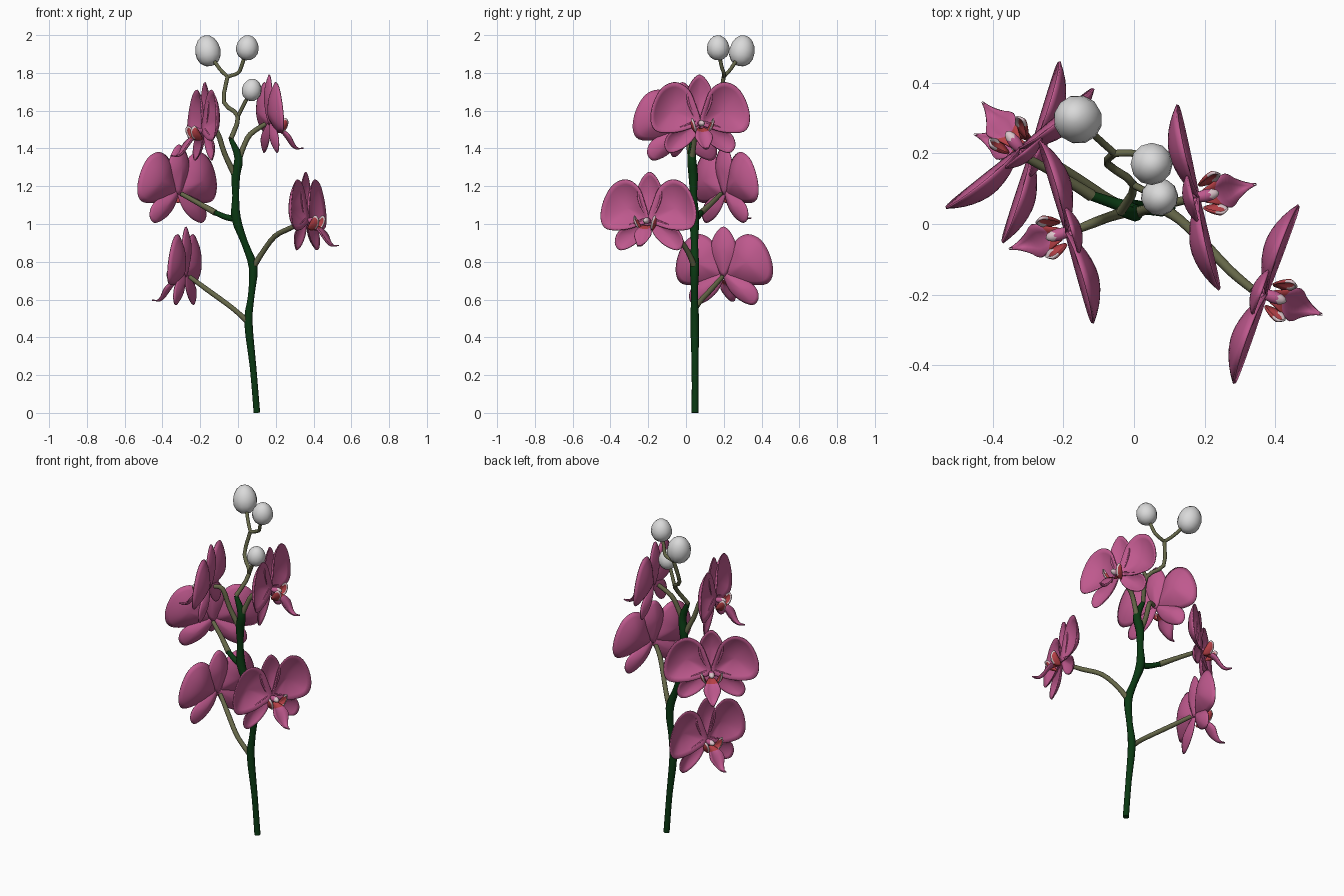
import bpy, bmesh, math
from mathutils import Vector, Matrix

if "Cube" in bpy.data.objects:
    bpy.data.objects.remove(bpy.data.objects["Cube"])


def mat(name, rgb):
    m = bpy.data.materials.new(name)
    m.diffuse_color = (*rgb, 1)
    m.use_nodes = True
    m.node_tree.nodes["Principled BSDF"].inputs["Base Color"].default_value = m.diffuse_color
    return m


PINK = mat("petal pink", (0.52, 0.10, 0.27))
GREEN = mat("stem dark green", (0.003, 0.04, 0.006))
OLIVE = mat("twig olive", (0.13, 0.135, 0.065))
BUD = mat("bud pale grey", (0.70, 0.70, 0.70))
RED = mat("throat red", (0.46, 0.05, 0.06))
PALE = mat("lip edge pale pink", (0.72, 0.56, 0.6))


def add(name, bm, mats, thick=0):
    bmesh.ops.recalc_face_normals(bm, faces=bm.faces)
    for f in bm.faces:
        f.smooth = True
    me = bpy.data.meshes.new(name)
    bm.to_mesh(me)
    bm.free()
    for m in mats:
        me.materials.append(m)
    ob = bpy.data.objects.new(name, me)
    bpy.context.collection.objects.link(ob)
    if thick:
        s = ob.modifiers.new("thickness", 'SOLIDIFY')
        s.thickness, s.offset = thick, 0
    return ob


def spline(pts, closed, steps=4):
    """Smooth curve through points (Catmull-Rom)."""
    p = [Vector(q) for q in pts]
    n = len(p)
    get = (lambda i: p[i % n]) if closed else (lambda i: p[max(0, min(n - 1, i))])
    out = []
    for i in range(n if closed else n - 1):
        a, b, c, d = (get(i + k) for k in (-1, 0, 1, 2))
        for k in range(steps):
            t = k / steps
            out.append(0.5 * (2 * b + (c - a) * t + (2 * a - 5 * b + 4 * c - d) * t * t
                              + (3 * b - a - 3 * c + d) * t ** 3))
    return out if closed else out + [p[-1]]


def tube(name, pts, radii, m):
    cu = bpy.data.curves.new(name, 'CURVE')
    cu.dimensions = '3D'
    cu.bevel_depth, cu.bevel_resolution, cu.use_fill_caps = 1, 3, True
    path = spline([(*p, r) for p, r in zip(pts, radii)], False, 3)
    sp = cu.splines.new('POLY')
    sp.points.add(len(path) - 1)
    for q, v in zip(sp.points, path):
        q.co = (v[0], v[1], v[2], 1)
        q.radius = v[3]
    sp.use_smooth = True
    cu.materials.append(m)
    ob = bpy.data.objects.new(name, cu)
    bpy.context.collection.objects.link(ob)
    bpy.ops.object.select_all(action='DESELECT')
    ob.select_set(True)
    bpy.context.view_layer.objects.active = ob
    bpy.ops.object.convert(target='MESH')


def blade(name, outline, place, mats=(PINK,), rings=6, rim=9):
    """Cupped leaf filling an outline; place(a, b, r) gives the local point."""
    edge = spline(outline, True)
    c = sum(edge, Vector((0, 0))) / len(edge)
    bm = bmesh.new()
    mid = bm.verts.new(place(c.x, c.y, 0))
    prev = None
    for k in range(1, rings + 1):
        r = k / rings
        ring = [bm.verts.new(place(*(c + (e - c) * r), r)) for e in edge]
        for i in range(len(ring)):
            j = (i + 1) % len(ring)
            f = bm.faces.new((prev[i], ring[i], ring[j], prev[j]) if prev else (mid, ring[i], ring[j]))
            # pale tip on the outer front edge only
            f.material_index = int(k > rim and edge[i].x > .055)
        prev = ring
    return add(name, bm, mats, 0.006)


# Flower outlines in (sideways, up)
PETAL = [(0, 0), (.022, .09), (.06, .175), (.13, .215), (.205, .185), (.255, .1),
         (.268, .01), (.235, -.045), (.14, -.05), (.06, -.03)]
DORSAL = [(0, -.01), (.035, .04), (.066, .11), (.064, .175), (.035, .23), (0, .255),
          (-.035, .23), (-.064, .175), (-.066, .11), (-.035, .04)]
SEPAL = [(0, .01), (.09, -.015), (.17, -.06), (.192, -.12), (.16, -.158), (.085, -.13), (.025, -.07)]
LOBE = [(.02, -.045), (.055, -.05), (.078, -.03), (.086, .005), (.07, .025), (.045, 0)]
LIP = [(.02, -.03, .018), (.06, -.05, .035), (.09, -.085, .048), (.115, -.12, .028),
       (.14, -.137, .012), (.17, -.134, .002)]


def flower(idx, centre, facing):
    n = Vector((*facing, 0)).normalized()
    up = Vector((0, 0, 1))
    M = Matrix.Translation(centre) @ Matrix((n.cross(up), n, up)).transposed().to_4x4()
    parts = [blade("upper_sepal", DORSAL, lambda a, b, r: (a, -.004 - .025 * (1 - r * r), b))]
    for s in (-1, 1):
        parts += [
            blade("side_petal", PETAL, lambda a, b, r: (s * a, .014 - .048 * (1 - r * r) - .06 * b, b)),
            blade("lower_sepal", SEPAL, lambda a, b, r: (s * a, .004 - .025 * (1 - r * r), b)),
            blade("throat_lobe", LOBE,
                  lambda a, b, r: (s * (.03 + .016 * (1 - r * r) + .35 * (b + .05)), a, b),
                  (RED, PALE), 4, 3)]
    # curled lip tongue
    bm = bmesh.new()
    rows = [[bm.verts.new((p.z * t, p.x + .012 * t * t, p.y + .25 * p.z * t * t)) for t in (-1, -.5, 0, .5, 1)]
            for p in spline(LIP, False, 3)]
    for k, (a, b) in enumerate(zip(rows, rows[1:])):
        for i in range(4):
            bm.faces.new((a[i], a[i + 1], b[i + 1], b[i])).material_index = int(k < 3)
    parts.append(add("lip", bm, (PINK, RED), 0.006))
    # column in the middle of the flower, pale at its tip
    bm = bmesh.new()
    bmesh.ops.create_uvsphere(bm, u_segments=12, v_segments=8, radius=1)
    for v in bm.verts:
        v.co = (v.co.x * .018, .035 + v.co.y * .038, v.co.z * .017 - .002)
    for f in bm.faces:
        f.material_index = int(f.calc_center_median().y > .045)
    parts.append(add("column", bm, (PINK, PALE)))
    for ob in parts:
        ob.name = f"flower_{idx}_{ob.name.split('.')[0]}"
        ob.matrix_world = M


FLOWERS = [((-.28, .2, .73), (-.955, .30)), ((-.316, .205, 1.165), (-.63, .78)),
           ((.363, -.195, 1.02), (.94, -.34)), ((.17, .073, 1.535), (.975, .22)),
           ((-.18, -.02, 1.495), (-.96, -.28))]
for i, (c, f) in enumerate(FLOWERS, 1):
    flower(i, c, f)

# Main stem, swollen at the joints
tube("main_stem", [(.1, .048, 0), (.08, .048, .24), (.055, .046, .48), (.07, .045, .62), (.08, .045, .77),
                   (.035, .045, .9), (-.01, .044, 1.03), (-.012, .04, 1.15), (-.012, .038, 1.26),
                   (.003, .03, 1.35), (-.038, .035, 1.45)],
     [.018, .018, .023, .018, .024, .019, .026, .019, .025, .023, .012], GREEN)
tube("upper_stem", [(-.038, .035, 1.45), (0, .11, 1.57), (-.075, .17, 1.645), (-.055, .2, 1.78)],
     [.013, .012, .011, .011], OLIVE)

# Flower stalks
STALKS = [[(.055, .046, .48), (0, .047, .53), (-.06, .065, .578), (-.16, .13, .65), (-.255, .192, .72)],
          [(-.12, .08, 1.06), (-.2, .13, 1.105), (-.3, .185, 1.16)],
          [(.08, .045, .77), (.13, .012, .85), (.195, -.05, .935), (.27, -.13, .975), (.335, -.185, 1.005)],
          [(.003, .03, 1.34), (.03, .04, 1.41), (.065, .05, 1.475), (.145, .068, 1.53)],
          [(-.012, .038, 1.25), (-.07, .02, 1.37), (-.11, .005, 1.485), (-.155, -.013, 1.495)]]
for i, s in enumerate(STALKS, 1):
    tube(f"flower_stalk_{i}", s, [.017] + [.014] * (len(s) - 2) + [.012], OLIVE)
tube("flower_stalk_2_base", [(-.01, .044, 1.03), (-.06, .06, 1.035), (-.12, .08, 1.06)], [.02, .016, .014], GREEN)

# Buds (egg shaped, upright) and their stalks
BUDS = [([(-.055, .2, 1.78), (-.1, .24, 1.825), (-.16, .297, 1.917)], .069, .084),
        ([(-.055, .2, 1.78), (0, .2, 1.8), (.02, .187, 1.84), (.05, .17, 1.933)], .06, .067),
        ([(0, .11, 1.57), (.035, .092, 1.64), (.073, .076, 1.71)], .053, .06)]
for i, (path, r, h) in enumerate(BUDS, 1):
    tube(f"bud_stalk_{i}", path, [.01] * len(path), OLIVE)
    axis = (Vector(path[-1]) - Vector(path[-2])).normalized() + Vector((0, 0, 2))
    bm = bmesh.new()
    bmesh.ops.create_uvsphere(bm, u_segments=12, v_segments=8, radius=1)
    for v in bm.verts:
        w = r * (1 - .08 * v.co.z)
        v.co = (v.co.x * w, v.co.y * w, v.co.z * h)
    ob = add(f"bud_{i}", bm, (BUD,))
    ob.matrix_world = Matrix.Translation(path[-1]) @ axis.to_track_quat('Z', 'Y').to_matrix().to_4x4()
